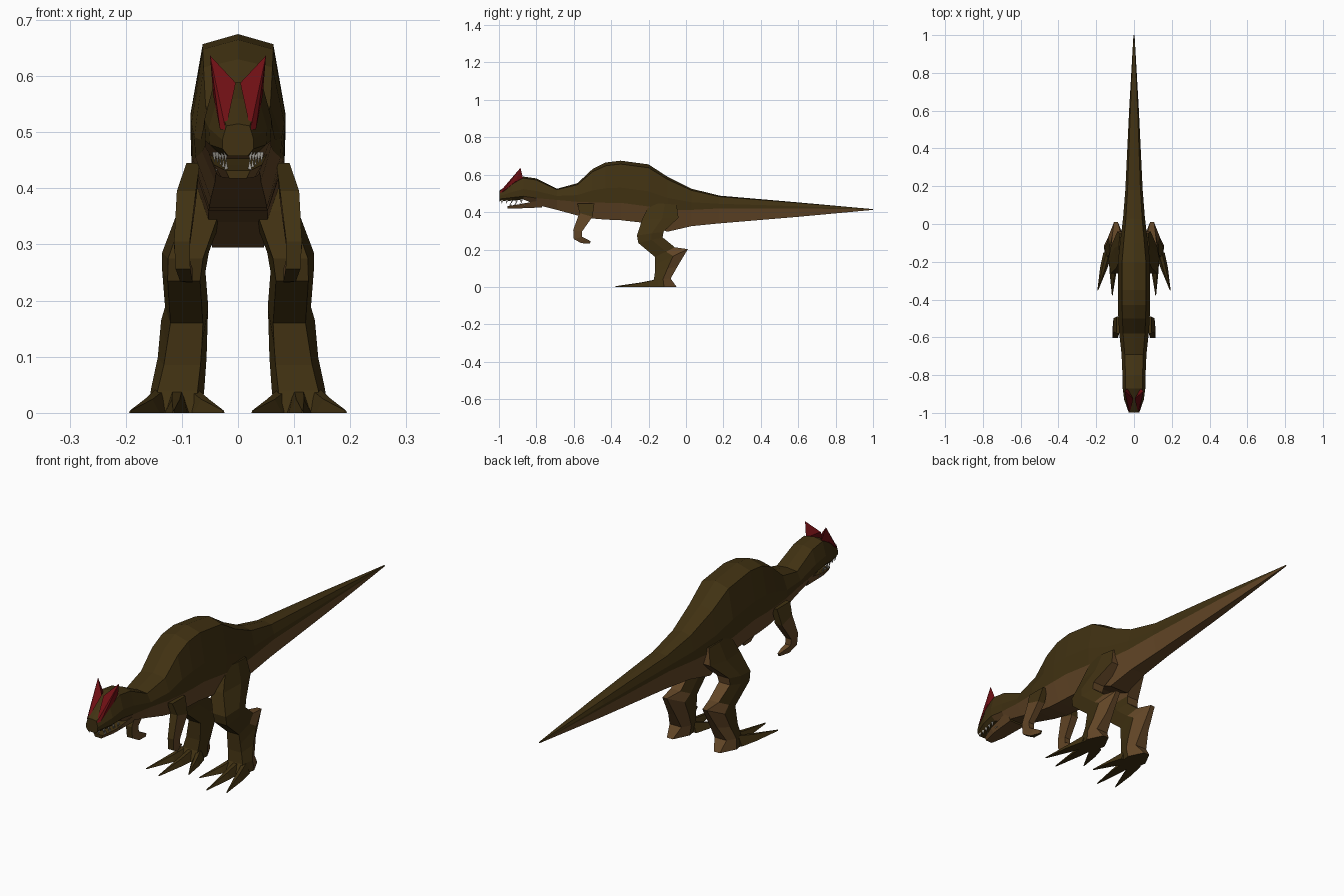
import bpy, bmesh, math
from mathutils import Vector

if "Cube" in bpy.data.objects:
    bpy.data.objects.remove(bpy.data.objects["Cube"])


def material(name, rgb):
    m = bpy.data.materials.new(name)
    m.diffuse_color = (*rgb, 1)
    m.use_nodes = True
    m.node_tree.nodes["Principled BSDF"].inputs["Base Color"].default_value = m.diffuse_color
    return m


HIDE = material("dark olive hide", (0.052, 0.031, 0.006))
BELLY = material("brown belly", (0.125, 0.062, 0.020))
RED = material("red crest", (0.16, 0.005, 0.007))
TOOTH = material("pale tooth", (0.45, 0.43, 0.38))


def finish(name, bm, mats, mirror):
    bmesh.ops.recalc_face_normals(bm, faces=bm.faces[:])
    me = bpy.data.meshes.new(name)
    bm.to_mesh(me)
    bm.free()
    for m in mats:
        me.materials.append(m)
    ob = bpy.data.objects.new(name, me)
    bpy.context.collection.objects.link(ob)
    if mirror:
        ob.modifiers.new("mirror", 'MIRROR').use_mirror_merge = False
    return ob


def loft(name, rings, mats, rule=lambda i, j: 0, mirror=False):
    """Skin a list of equal-length rings; rule(ring, side) picks the colour."""
    bm = bmesh.new()
    vs = [[bm.verts.new(p) for p in r] for r in rings]
    n = len(rings[0])
    for i in range(len(vs) - 1):
        for j in range(n):
            k = (j + 1) % n
            f = bm.faces.new((vs[i][j], vs[i][k], vs[i + 1][k], vs[i + 1][j]))
            f.material_index = rule(i, j)
    bm.faces.new(vs[0])
    bm.faces.new(vs[-1])
    return finish(name, bm, mats, mirror)


def hull(name, pts, mat, mirror=True):
    bm = bmesh.new()
    for p in pts:
        bm.verts.new(p)
    bmesh.ops.convex_hull(bm, input=bm.verts[:])
    return finish(name, bm, [mat], mirror)


# Head, neck, trunk and tail: y, top, colour split, bottom, half width
stations = [
    (-0.998, .515, .470, .458, .028), (-0.93, .560, .478, .460, .052),
    (-0.87, .590, .485, .468, .060), (-0.80, .580, .475, .440, .061),
    (-0.69, .525, .465, .412, .066), (-0.58, .555, .455, .382, .078),
    (-0.50, .630, .452, .366, .083), (-0.43, .665, .450, .360, .085),
    (-0.35, .675, .450, .357, .085), (-0.20, .655, .430, .340, .085),
    (-0.10, .590, .412, .295, .074), (0.03, .525, .412, .325, .058),
    (0.18, .488, .420, .340, .046), (0.60, .452, .420, .375, .026),
    (1.00, .416, .414, .412, .003)]
rings = []
for y, top, split, bot, w in stations:
    h = top - split
    half = [(.74 * w, top - .08 * h), (w, split + .36 * h), (.97 * w, split), (.62 * w, bot)]
    rings.append([(0, y, top)] + [(x, y, z) for x, z in half]
                 + [(-x, y, z) for x, z in reversed(half)])
loft("body", rings, [HIDE, BELLY], lambda i, j: int(i >= 2 and 3 <= j <= 5))

# Lower jaw: y, top, bottom, half width
jaw = [(-0.955, .432, .418, .022), (-0.89, .442, .420, .043), (-0.77, .465, .425, .054)]
loft("lower_jaw", [[(-w, y, t), (w, y, t), (.7 * w, y, b), (-.7 * w, y, b)]
                   for y, t, b, w in jaw], [HIDE, BELLY], lambda i, j: int(j > 0))

# Teeth along both jaws
for k in range(5):
    y = -0.985 + k * 0.026
    x = 0.022 + k * 0.005
    hull(f"upper_tooth_{k + 1}", [(x - .004, y, .465), (x + .004, y - .006, .465),
                                  (x + .004, y + .008, .465), (x, y, .445)], TOOTH)
    if k:
        x -= .006
        hull(f"lower_tooth_{k}", [(x - .004, y + .02, .432), (x + .004, y + .014, .432),
                                  (x + .004, y + .028, .432), (x, y + .02, .452)], TOOTH)

# Twin head crests
hull("crest", [(.022, -0.998, .505), (.032, -0.985, .505), (.050, -0.885, .637),
               (.004, -0.925, .588), (.044, -0.91, .565), (.035, -0.87, .575)], RED)

# Legs: front y,z / back y,z / inner x, outer x / back-edge narrowing
leg = [
    (-0.19, .45, -0.05, .44, .04, .080, .7), (-0.235, .36, -0.04, .37, .022, .105, .6),
    (-0.262, .275, -0.12, .295, .052, .135, .7), (-0.255, .235, -0.125, .265, .058, .135, .7),
    (-0.165, .160, -0.06, .212, .053, .130, .6), (-0.165, .120, .010, .202, .054, .137, .25),
    (-0.165, .085, -0.045, .110, .056, .143, .4), (-0.172, .040, -0.082, .045, .060, .155, .6),
    (-0.20, 0, -0.05, 0, .065, .160, .3)]
rings = []
for fy, fz, by, bz, xi, xo, nar in leg:
    c, h = (xi + xo) / 2, (xo - xi) / 2
    my, mz = fy + .55 * (by - fy), fz + .55 * (bz - fz)
    rings.append([(c - .75 * h, fy, fz), (c + .75 * h, fy, fz), (c + h, my, mz),
                  (c + nar * h, by, bz), (c - nar * h, by, bz), (c - h, my, mz)])
loft("leg", rings, [HIDE, BELLY],
     lambda i, j: int(j == 3 or (j in (2, 4) and i >= 4) or (j == 4 and i < 2)), mirror=True)

# Three toes per foot: base x, tip x, tip y
for label, bx, tx, ty in (("inner", .080, .026, -0.30), ("middle", .108, .115, -0.378),
                          ("outer", .138, .192, -0.352)):
    rings = []
    for t, w, h in ((0, .024, .042), (.4, .020, .024), (1, .002, .004)):
        x, y = bx + (tx - bx) * t, -0.15 + (ty + 0.15) * t
        rings.append([(x - w, y, 0), (x + w, y, 0), (x + .35 * w, y, h), (x - .35 * w, y, h)])
    loft(label + "_toe", rings, [HIDE], mirror=True)

# Arms: centre y, z / half depth, dz of the back edge / centre x, half width
arm = [(-0.535, .445, .045, 0, .080, .012), (-0.535, .385, .035, -.01, .092, .017),
       (-0.580, .300, .023, -.005, .100, .014), (-0.578, .262, .022, .006, .098, .013),
       (-0.548, .246, .012, .012, .092, .011), (-0.512, .238, .003, .006, .085, .004)]
rings = [[(x - w, y - d, z - e), (x + w, y - d, z - e), (x + w, y + d, z + e), (x - w, y + d, z + e)]
         for y, z, d, e, x, w in arm]
loft("arm", rings, [HIDE, BELLY], lambda i, j: int(i >= 1 and j != 0), mirror=True)
